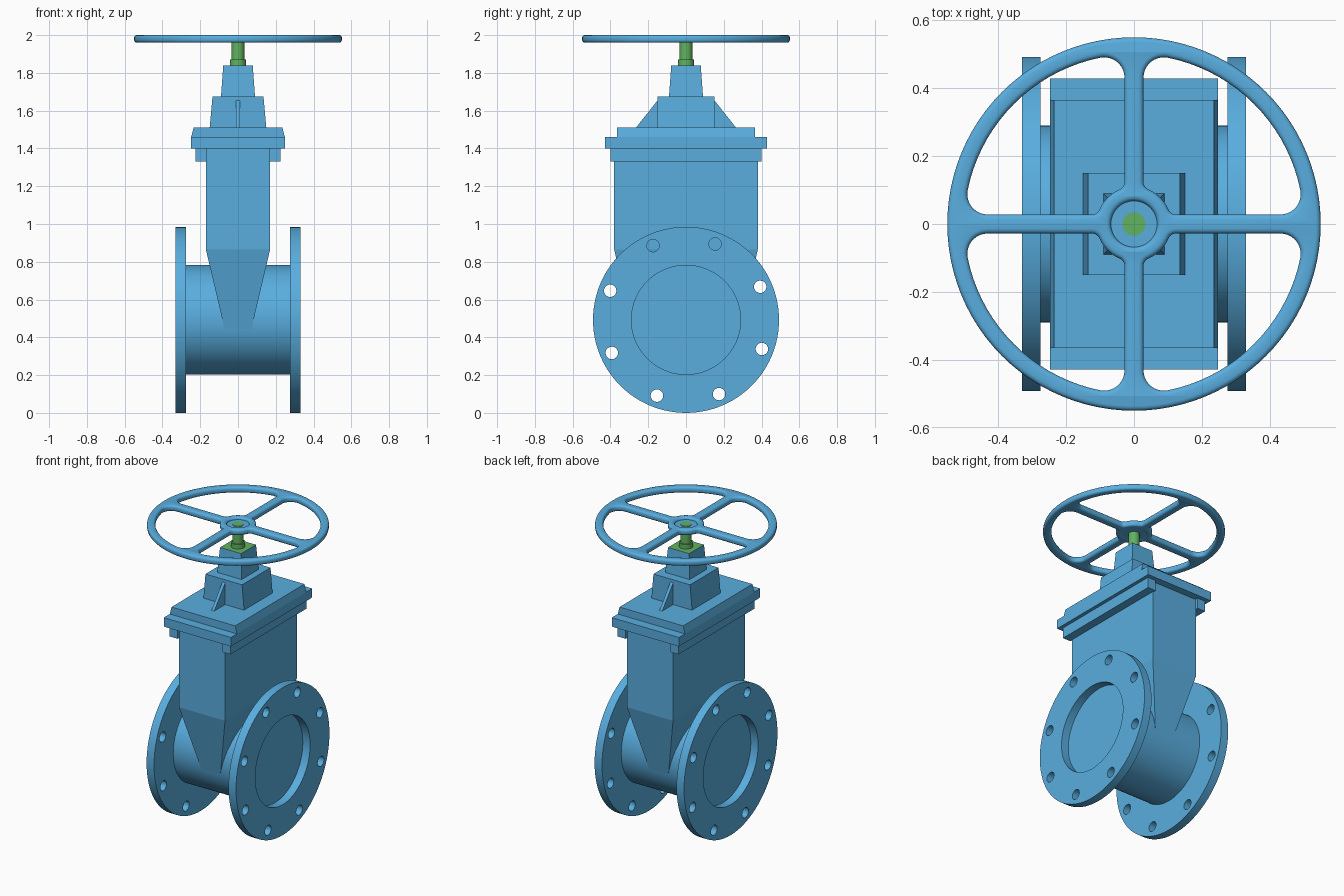
import bpy, bmesh, math
from math import pi, sin, cos, sqrt, atan2
from mathutils import Matrix

old = bpy.data.objects.get("Cube")
if old:
    bpy.data.objects.remove(old, do_unlink=True)


def material(name, rgb):
    mat = bpy.data.materials.new(name)
    mat.use_nodes = True
    mat.diffuse_color = (*rgb, 1)
    mat.node_tree.nodes["Principled BSDF"].inputs["Base Color"].default_value = (*rgb, 1)
    return mat


BLUE = material("blue paint", (0.10, 0.42, 0.74))
GREEN = material("green stem", (0.12, 0.45, 0.12))


def finish(obj, mat, smooth=True):
    obj.data.materials.clear()
    obj.data.materials.append(mat)
    bpy.ops.object.select_all(action='DESELECT')
    obj.select_set(True)
    bpy.context.view_layer.objects.active = obj
    if smooth:
        bpy.ops.object.shade_smooth_by_angle(angle=math.radians(35))
    return obj


def from_bmesh(name, bm, mat, smooth=False):
    bmesh.ops.recalc_face_normals(bm, faces=bm.faces)
    mesh = bpy.data.meshes.new(name)
    bm.to_mesh(mesh)
    bm.free()
    obj = bpy.data.objects.new(name, mesh)
    bpy.context.collection.objects.link(obj)
    return finish(obj, mat, smooth)


def loft(name, rings, mat=BLUE, x=0):
    """Rectangular sections (half x, half y, z) joined from bottom to top."""
    bm = bmesh.new()
    loops = [[bm.verts.new((x + sx * hx, sy * hy, z))
              for sx, sy in ((-1, -1), (1, -1), (1, 1), (-1, 1))] for hx, hy, z in rings]
    for a, b in zip(loops, loops[1:]):
        for i in range(4):
            j = (i + 1) % 4
            bm.faces.new((a[i], a[j], b[j], b[i]))
    bm.faces.new(loops[0][::-1])
    bm.faces.new(loops[-1])
    return from_bmesh(name, bm, mat)


def cylinder(name, radius, z0, z1, mat=BLUE, matrix=Matrix(), sides=48):
    bm = bmesh.new()
    bmesh.ops.create_cone(bm, cap_ends=True, segments=sides, radius1=radius, radius2=radius,
                          depth=z1 - z0, matrix=matrix @ Matrix.Translation((0, 0, (z0 + z1) / 2)))
    return from_bmesh(name, bm, mat, True)


def arc(cx, cy, r, a0, a1, n):
    return [(cx + r * cos(a0 + (a1 - a0) * i / n), cy + r * sin(a0 + (a1 - a0) * i / n))
            for i in range(n + 1)]


def circle(r, cx=0, cy=0, n=32):
    return arc(cx, cy, r, 0, 2 * pi, n)[:-1]


def plate(name, outlines, thickness, bevel, location, rotation=(0, 0, 0)):
    """Flat plate from an outer outline and holes, with rounded edges."""
    curve = bpy.data.curves.new(name, 'CURVE')
    curve.dimensions = '2D'
    curve.fill_mode = 'BOTH'
    curve.extrude = thickness / 2 - bevel
    curve.bevel_depth = bevel
    curve.bevel_resolution = 2
    curve.offset = -bevel
    for pts in outlines:
        spline = curve.splines.new('POLY')
        spline.points.add(len(pts) - 1)
        for p, (x, y) in zip(spline.points, pts):
            p.co = (x, y, 0, 1)
        spline.use_cyclic_u = True
    obj = bpy.data.objects.new(name, curve)
    obj.location, obj.rotation_euler = location, rotation
    bpy.context.collection.objects.link(obj)
    bpy.ops.object.select_all(action='DESELECT')
    obj.select_set(True)
    bpy.context.view_layer.objects.active = obj
    bpy.ops.object.convert(target='MESH')
    obj = bpy.context.view_layer.objects.active
    bm = bmesh.new()
    bm.from_mesh(obj.data)
    bmesh.ops.remove_doubles(bm, verts=bm.verts, dist=0.0001)
    bm.to_mesh(obj.data)
    bm.free()
    return finish(obj, BLUE)


# Pipe and bolted flanges
AXIS = 0.4925
along_x = Matrix.Translation((0, 0, AXIS)) @ Matrix.Rotation(pi / 2, 4, 'Y')
cylinder("pipe", 0.29, -0.276, 0.276, matrix=along_x, sides=72)
bolts = [math.radians(24 + 45 * i) for i in range(8)]
holes = [circle(0.033, 0.43 * cos(a), 0.43 * sin(a), 20) for a in bolts]
for side, label in ((1, "left"), (-1, "right")):
    plate(label + "_flange", [circle(AXIS, n=96), circle(0.289, n=72)] + holes,
          0.055, 0, (side * 0.3025, 0, AXIS), (pi / 2, 0, pi / 2))
    loft(label + "_collar_strip", [(0.03, 0.40, 1.33), (0.03, 0.40, 1.40)], x=side * 0.195)

# Gate body with wedge-shaped lower end
loft("gate_body", [(0.07, 0.285, 0.44), (0.17, 0.38, 0.865), (0.17, 0.38, 1.41)])

# Lid, bonnet and neck
loft("lid_base", [(0.248, 0.428, 1.40), (0.248, 0.428, 1.46)])
loft("lid_top", [(0.248, 0.365, 1.46), (0.235, 0.365, 1.51)])
loft("bonnet", [(0.15, 0.15, 1.51), (0.135, 0.15, 1.675)])
neck = loft("neck", [(0.09, 0.09, 1.675), (0.078, 0.078, 1.84)])
neck.data.materials.append(GREEN)
for face in neck.data.polygons:
    if face.normal.z > 0.9:
        face.material_index = 1

# Bonnet ribs
for side, label in ((-1, "front"), (1, "back")):
    bm = bmesh.new()
    tri = [bm.verts.new((-0.01, side * y, z)) for y, z in ((0.14, 1.51), (0.265, 1.51), (0.15, 1.655), (0.14, 1.655))]
    face = bm.faces.new(tri)
    new = bmesh.ops.extrude_face_region(bm, geom=[face])["geom"]
    bmesh.ops.translate(bm, vec=(0.02, 0, 0), verts=[v for v in new if isinstance(v, bmesh.types.BMVert)])
    from_bmesh(label + "_rib", bm, BLUE)

# Stem
cylinder("stem_collar", 0.043, 1.84, 1.87, GREEN)
cylinder("stem", 0.034, 1.87, 1.988, GREEN)


# Handwheel: rim, four filleted spokes and hub cut from one plate
def wheel_opening(turn, rim=0.5, hub=0.11, half=0.028, f_rim=0.06, f_hub=0.025):
    x1 = sqrt((rim - f_rim) ** 2 - (half + f_rim) ** 2)
    x0 = sqrt((hub + f_hub) ** 2 - (half + f_hub) ** 2)
    a1 = atan2(half + f_rim, x1)
    a0 = atan2(half + f_hub, x0)
    lower = arc(x0, half + f_hub, f_hub, a0 + pi, 1.5 * pi, 6)
    lower += arc(x1, half + f_rim, f_rim, -pi / 2, a1, 10)
    upper = [(y, x) for x, y in reversed(lower)]
    pts = lower + arc(0, 0, rim, a1, pi / 2 - a1, 18)[1:-1] + upper
    pts += arc(0, 0, hub, pi / 2 - a0, a0, 6)[1:-1]
    c, s = round(cos(turn)), round(sin(turn))
    return [(c * x - s * y, s * x + c * y) for x, y in pts]


openings = [wheel_opening(i * pi / 2) for i in range(4)]
plate("handwheel", [circle(0.55, n=96), circle(0.068)] + openings, 0.04, 0.014, (0, 0, 1.98))
cylinder("hub_washer", 0.075, 1.962, 1.985)
